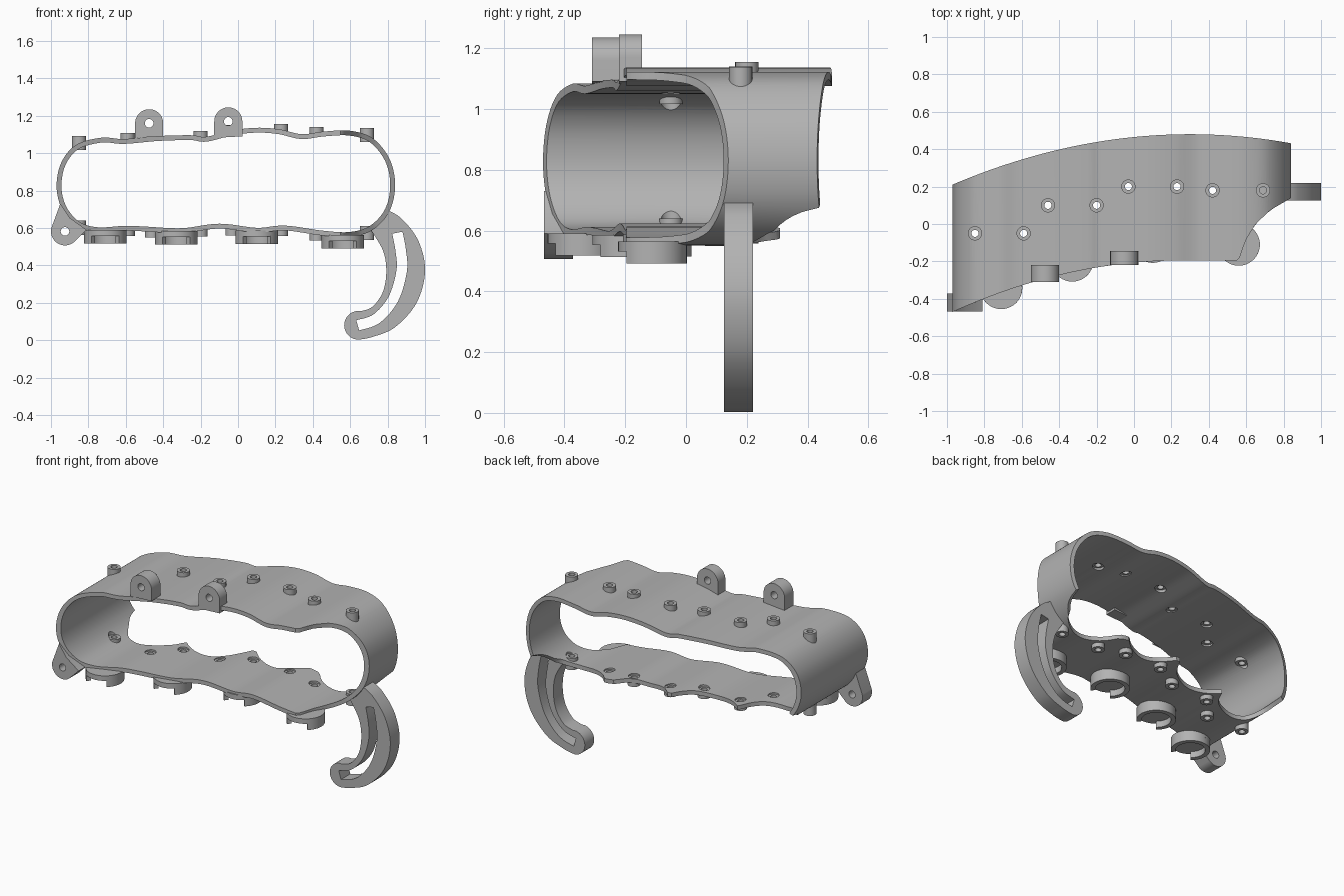
import bpy, math

if "Cube" in bpy.data.objects:
    bpy.data.objects.remove(bpy.data.objects["Cube"])

grey = bpy.data.materials.new("plain_grey")
grey.diffuse_color = (0.45, 0.45, 0.45, 1)
grey.use_nodes = True
grey.node_tree.nodes["Principled BSDF"].inputs["Base Color"].default_value = grey.diffuse_color


def make(name, verts, faces):
    me = bpy.data.meshes.new(name)
    me.from_pydata(verts, [], faces)
    me.materials.append(grey)
    ob = bpy.data.objects.new(name, me)
    bpy.context.collection.objects.link(ob)
    # consistent outward normals
    bpy.ops.object.select_all(action='DESELECT')
    bpy.context.view_layer.objects.active = ob
    ob.select_set(True)
    bpy.ops.object.mode_set(mode='EDIT')
    bpy.ops.mesh.select_all(action='SELECT')
    bpy.ops.mesh.normals_make_consistent(inside=False)
    bpy.ops.object.mode_set(mode='OBJECT')
    return ob


def prism(name, pts, a, b, axis='y'):
    """Extrude a 2D outline along y (points are x,z) or z (points are x,y)."""
    n = len(pts)
    place = (lambda p, h: (p[0], h, p[1])) if axis == 'y' else (lambda p, h: (p[0], p[1], h))
    verts = [place(p, a) for p in pts] + [place(p, b) for p in pts]
    faces = [tuple(range(n)), tuple(range(2 * n - 1, n - 1, -1))]
    faces += [(i, (i + 1) % n, n + (i + 1) % n, n + i) for i in range(n)]
    return make(name, verts, faces)


def arc(cx, cy, r, a0, a1, n=24):
    return [(cx + r * math.cos(math.radians(a0 + (a1 - a0) * i / n)),
             cy + r * math.sin(math.radians(a0 + (a1 - a0) * i / n))) for i in range(n + 1)]


def circle(cx, cy, r, n=28):
    return arc(cx, cy, r, 0, 360, n)[:-1]


def tube(name, cx, cy, r_out, r_in, z0, z1, n=28):
    verts = [(x, y, z) for r, z in ((r_out, z0), (r_out, z1), (r_in, z1), (r_in, z0))
             for x, y in circle(cx, cy, r, n)]
    faces = [(k * n + i, k * n + (i + 1) % n, (k + 1) % 4 * n + (i + 1) % n, (k + 1) % 4 * n + i)
             for k in range(4) for i in range(n)]
    return make(name, verts, faces)


def cut(ob, cutter):
    m = ob.modifiers.new("cut", 'BOOLEAN')
    m.operation, m.solver, m.object = 'DIFFERENCE', 'EXACT', cutter
    bpy.context.view_layer.objects.active = ob
    bpy.ops.object.modifier_apply(modifier=m.name)
    bpy.data.objects.remove(cutter)


def spline(pts, closed, steps=8):
    """Catmull-Rom curve through the points."""
    n, out = len(pts), []
    for i in range(n if closed else n - 1):
        q = [pts[(i + k) % n] if closed else pts[min(max(i + k, 0), n - 1)] for k in (-1, 0, 1, 2)]
        for s in range(steps):
            t = s / steps
            out.append(tuple(0.5 * (2 * b + (c - a) * t + (2 * a - 5 * b + 4 * c - d) * t * t
                                    + (3 * b - a - 3 * c + d) * t ** 3)
                             for a, b, c, d in zip(*q)))
    return out if closed else out + [pts[-1]]


def offset(path, d, closed):
    """Shift a path to its right-hand side."""
    n, out = len(path), []
    for i, p in enumerate(path):
        a = path[(i - 1) % n] if closed else path[max(i - 1, 0)]
        b = path[(i + 1) % n] if closed else path[min(i + 1, n - 1)]
        tx, tz = b[0] - a[0], b[1] - a[1]
        l = math.hypot(tx, tz) or 1
        out.append((p[0] + tz / l * d, p[1] - tx / l * d))
    return out


# shell cross-section, clockwise from the left end
profile = spline([(-.97, .82), (-.945, .95), (-.865, 1.045), (-.73, 1.083), (-.61, 1.076),
                  (-.42, 1.092), (-.25, 1.096), (-.17, 1.088), (-.03, 1.122), (.1, 1.136),
                  (.22, 1.128), (.34, 1.102), (.46, 1.116), (.6, 1.12), (.72, 1.08),
                  (.81, .97), (.84, .83), (.81, .69), (.72, .59), (.6, .553), (.45, .56),
                  (.25, .587), (.1, .575), (-.1, .597), (-.3, .573), (-.5, .582), (-.6, .586),
                  (-.75, .578), (-.86, .61), (-.94, .7)], True)
inner = offset(profile, .026, True)
fingers = [(-.72, .24, .22), (-.33, .36, .24), (.1, .44, .23), (.56, .42, .22)]


def front(x):
    # sweeping front edge with a hollow at the thumb end
    table = [(.56, -.197), (.595, -.09), (.65, .0), (.73, .075), (.85, .145)]
    if x < .56:
        return -.195 - .185 * min(x - .25, 0) ** 2
    for (a, ya), (b, yb) in zip(table, table[1:]):
        if x <= b:
            return ya + (yb - ya) * (x - a) / (b - a)
    return table[-1][1]


def back(x, z):
    # the lower side is shorter and scalloped for the fingers
    top = .48 - .167 * (x - .3) ** 2
    low = top - .17
    for cx, cy, r in fingers:
        if abs(x - cx) < r:
            low = min(low, cy - math.sqrt(r * r - (x - cx) ** 2))
    u = min(max((.67 - z) / .08, 0), 1) ** .5
    return top + (low - top) * u


n = len(profile)
verts = []
for (xo, zo), (xi, zi) in zip(profile, inner):
    verts += [(xo, front(xo), zo), (xo, back(xo, zo), zo), (xi, back(xi, zo), zi), (xi, front(xi), zi)]
faces = [(4 * i + k, 4 * i + (k + 1) % 4, (i + 1) % n * 4 + (k + 1) % 4, (i + 1) % n * 4 + k)
         for i in range(n) for k in range(4)]
shell = make("hand_shell", verts, faces)


def surface(x, top):
    zs = [p for p in profile if (p[1] > .83) == top]
    return min(zs, key=lambda p: abs(p[0] - x))[1]


# bosses above and below, with holes through the shell
holes = [(-.85, -.05), (-.59, -.05), (-.46, .1), (-.2, .1),
         (-.03, .2), (.23, .2), (.42, .18), (.69, .18)]
for x, y in holes:
    cut(shell, prism("hole_cutter", circle(x, y, .033), .3, 1.4, 'z'))
    t, b = surface(x, True), surface(x, False)
    extra = .02 if abs(x) > .65 else 0
    tube("top_boss", x, y, .038, .019, t - .016 - extra, t + .03 + extra / 2)
    tube("bottom_boss", x, y, .038, .019, b - .03 - extra / 2, b + .016 + extra)

# open cups under the front edge
for x, y in ((-.71, -.342), (-.33, -.195), (.1, -.095), (.56, -.11)):
    z = surface(x, False)
    prism("cup_plate", circle(x, y, .113, 40), z - .02, z + .012, 'z')
    wall = arc(x, y, .113, -50, 230, 36) + arc(x, y, .085, 230, -50, 36)
    prism("cup_wall", wall, z - .06, z - .018, 'z')

# pierced lugs on top
for x, z, y0, y1 in ((-.475, 1.16, -.31, -.22), (-.052, 1.17, -.22, -.145)):
    lug = prism("top_lug", arc(x, z, .075, 0, 180) + [(x - .075, 1.082), (x + .075, 1.09)], y0, y1)
    cut(lug, prism("lug_cutter", circle(x, z, .023), -1, 1))

# pierced lug at the lower left corner
side = prism("side_lug", arc(-.925, .582, .075, 165, 310)
             + [(-.81, .59), (-.9, .655), (-.95, .73)], -.468, -.372)
cut(side, prism("lug_cutter", circle(-.925, .582, .023), -1, 1))

# curved thumb arm with a long slot
outer = spline([(.79, .70), (.875, .65), (.965, .53), (1.0, .37), (.955, .2),
                (.84, .07), (.72, .018), (.645, .003)], False)
inside = spline([(.655, .155), (.72, .18), (.775, .26), (.793, .37), (.775, .48), (.71, .59)], False)
arm = prism("thumb_arm", outer + arc(.645, .08, .077, 260, 100, 14) + inside, .125, .22)
mid = spline([(.64, .08), (.74, .115), (.83, .22), (.875, .37), (.87, .48), (.852, .575)], False)
cut(arm, prism("slot_cutter", offset(mid, .028, False) + offset(mid, -.028, False)[::-1], 0, .5))

# smooth curves, keep sharp edges
bpy.ops.object.select_all(action='SELECT')
bpy.ops.object.shade_smooth_by_angle(angle=math.radians(30))
